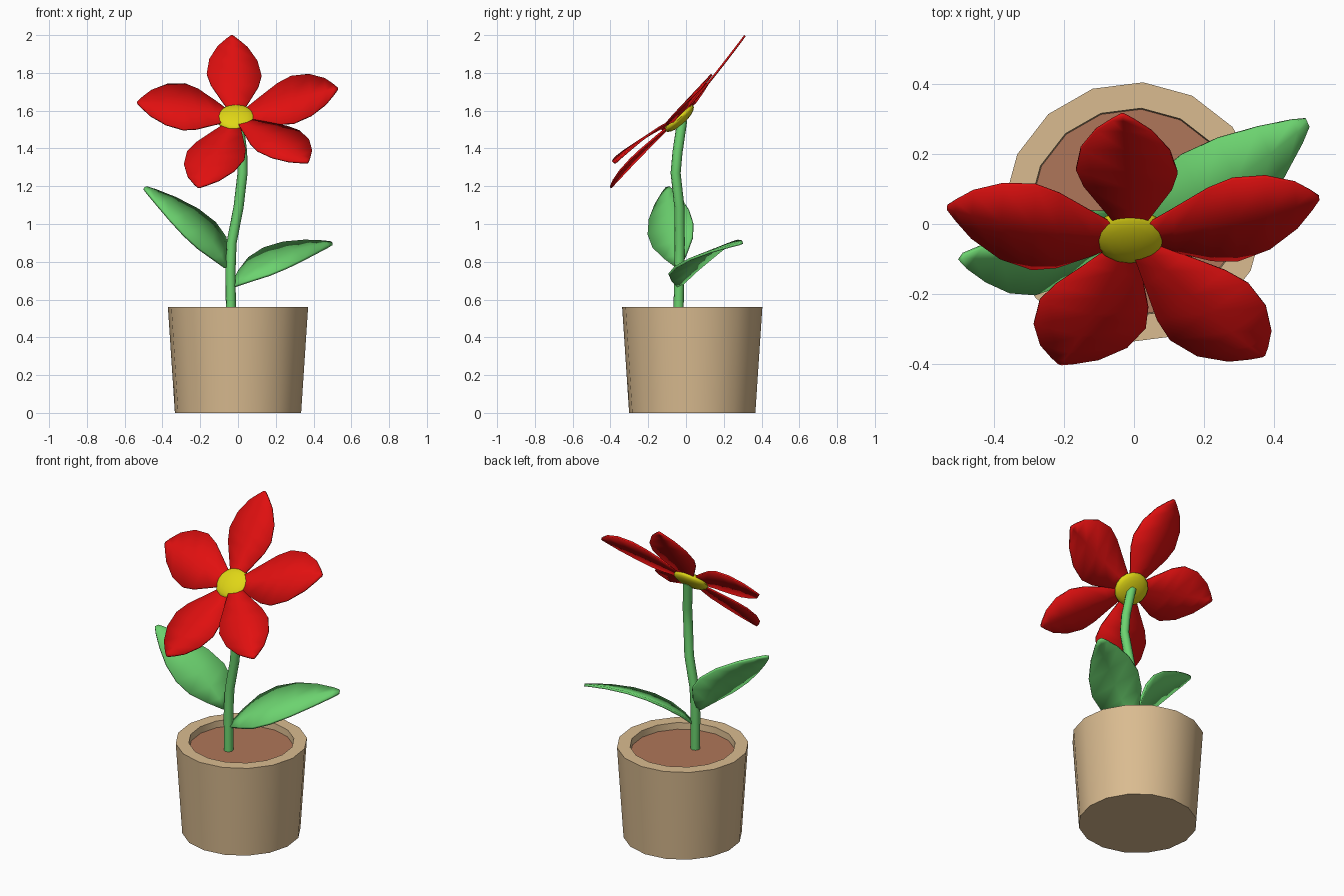
import bpy, bmesh, math
from mathutils import Vector, Matrix

if "Cube" in bpy.data.objects:
    bpy.data.objects.remove(bpy.data.objects["Cube"])


def material(name, rgb):
    m = bpy.data.materials.new(name)
    m.diffuse_color = (*rgb, 1)
    m.use_nodes = True
    m.node_tree.nodes["Principled BSDF"].inputs["Base Color"].default_value = m.diffuse_color
    return m


RED = material("petal red", (0.75, 0.005, 0.005))
YELLOW = material("centre yellow", (0.74, 0.67, 0.008))
GREEN = material("leaf green", (0.15, 0.65, 0.16))
CLAY = material("pot tan", (0.70, 0.50, 0.28))
SOIL = material("soil brown", (0.43, 0.18, 0.10))


def finish(bm, name, mat, angle=50):
    bmesh.ops.recalc_face_normals(bm, faces=bm.faces)
    mesh = bpy.data.meshes.new(name)
    bm.to_mesh(mesh)
    bm.free()
    ob = bpy.data.objects.new(name, mesh)
    mesh.materials.append(mat)
    bpy.context.collection.objects.link(ob)
    bpy.ops.object.select_all(action='DESELECT')
    ob.select_set(True)
    bpy.context.view_layer.objects.active = ob
    bpy.ops.object.shade_smooth_by_angle(angle=math.radians(angle))
    return ob


def lathe(name, profile, mat, centre, sides=16, start=-4):
    """Turn a (radius, z) profile and cap both ends."""
    bm = bmesh.new()
    rings = []
    for r, z in profile:
        angles = [math.radians(start + 360 * i / sides) for i in range(sides)]
        rings.append([bm.verts.new((centre[0] + r * math.cos(a),
                                    centre[1] + r * math.sin(a), z)) for a in angles])
    for a, b in zip(rings, rings[1:]):
        for i in range(sides):
            j = (i + 1) % sides
            bm.faces.new((a[i], a[j], b[j], b[i]))
    bm.faces.new(rings[0])
    bm.faces.new(rings[-1])
    return finish(bm, name, mat, 40)


def blade(name, base, tip, edge_a, edge_b, outline, mat, thick):
    """Curved leaf or petal: centreline through base, widest point and tip."""
    base, tip, a, b = map(Vector, (base, tip, edge_a, edge_b))
    mid, half, c = (a + b) / 2, (a - b) / 2, 0.48
    bm = bmesh.new()
    rows = []
    for u, w in outline:
        p = (base * ((u - c) * (u - 1) / c) + mid * (u * (u - 1) / (c * (c - 1)))
             + tip * (u * (u - c) / (1 - c)))
        rows.append([bm.verts.new(p + half * (w * v)) for v in (-1, 0, 1)])
    for r, s in zip(rows, rows[1:]):
        for i in range(2):
            bm.faces.new((r[i], r[i + 1], s[i + 1], s[i]))
    ob = finish(bm, name, mat)
    mod = ob.modifiers.new("thickness", 'SOLIDIFY')
    mod.thickness, mod.offset = thick, 0
    return ob


# Pot and soil
POT = (0.0, 0.033)
lathe("pot", [(0.335, 0), (0.372, 0.56), (0.298, 0.56), (0.294, 0.50)], CLAY, POT)
lathe("soil", [(0.293, 0.49), (0.295, 0.52)], SOIL, POT)

# Stem
curve = bpy.data.curves.new("stem", 'CURVE')
curve.dimensions = '3D'
curve.bevel_depth, curve.bevel_resolution, curve.use_fill_caps = 0.027, 2, True
path = [(-0.037, -0.04, 0.5), (-0.04, -0.036, 0.75), (-0.034, -0.033, 0.9),
        (0.003, -0.035, 1.09), (0.024, -0.055, 1.27), (0.022, -0.045, 1.38),
        (0.0, -0.02, 1.55)]
spline = curve.splines.new('POLY')
spline.points.add(len(path) - 1)
for pt, co in zip(spline.points, path):
    pt.co = (*co, 1)
spline.use_smooth = True
stem = bpy.data.objects.new("stem", curve)
curve.materials.append(GREEN)
bpy.context.collection.objects.link(stem)

# Leaves
LEAF = [(0, 0.08), (0.14, 0.5), (0.3, 0.88), (0.47, 1), (0.65, 0.88),
        (0.82, 0.58), (0.95, 0.25), (1, 0.08)]
blade("right_leaf", (-0.03, -0.035, 0.672), (0.495, 0.29, 0.898),
      (0.14, 0.2, 0.872), (0.265, -0.055, 0.772), LEAF, GREEN, 0.014)
blade("left_leaf", (-0.06, -0.04, 0.77), (-0.492, -0.095, 1.192),
      (-0.125, 0.035, 1.01), (-0.29, -0.2, 0.945), LEAF, GREEN, 0.014)

# Petals: tip, then the two edges at the widest point
PETAL = [(0, 0.1), (0.1, 0.3), (0.2, 0.52), (0.37, 0.87), (0.5, 1), (0.68, 0.88),
         (0.85, 0.55), (0.95, 0.22), (1, 0.03)]
HEART = (-0.01, -0.035, 1.56)
petals = {
    "top_petal": ((-0.032, 0.312, 1.997), (-0.165, 0.15, 1.785), (0.125, 0.14, 1.775)),
    "right_petal": ((0.528, 0.075, 1.715), (0.27, 0.127, 1.778), (0.285, -0.106, 1.53)),
    "left_petal": ((-0.533, 0.048, 1.642), (-0.27, 0.11, 1.74), (-0.28, -0.13, 1.497)),
    "lower_left_petal": ((-0.21, -0.398, 1.193), (-0.265, -0.21, 1.39), (0.038, -0.287, 1.35)),
    "lower_right_petal": ((0.37, -0.374, 1.325), (0.318, -0.163, 1.497), (0.095, -0.322, 1.392)),
}
for name, (tip, a, b) in petals.items():
    blade(name, HEART, tip, a, b, PETAL, RED, 0.01)

# Flower centre: flattened ball facing forward and up
bm = bmesh.new()
tilt = Matrix.Rotation(math.radians(43), 4, 'X')
bmesh.ops.create_uvsphere(bm, u_segments=16, v_segments=10, radius=1,
                          matrix=Matrix.Translation(HEART) @ tilt
                          @ Matrix.Diagonal((0.106, 0.1, 0.035, 1)))
finish(bm, "flower_centre", YELLOW)
